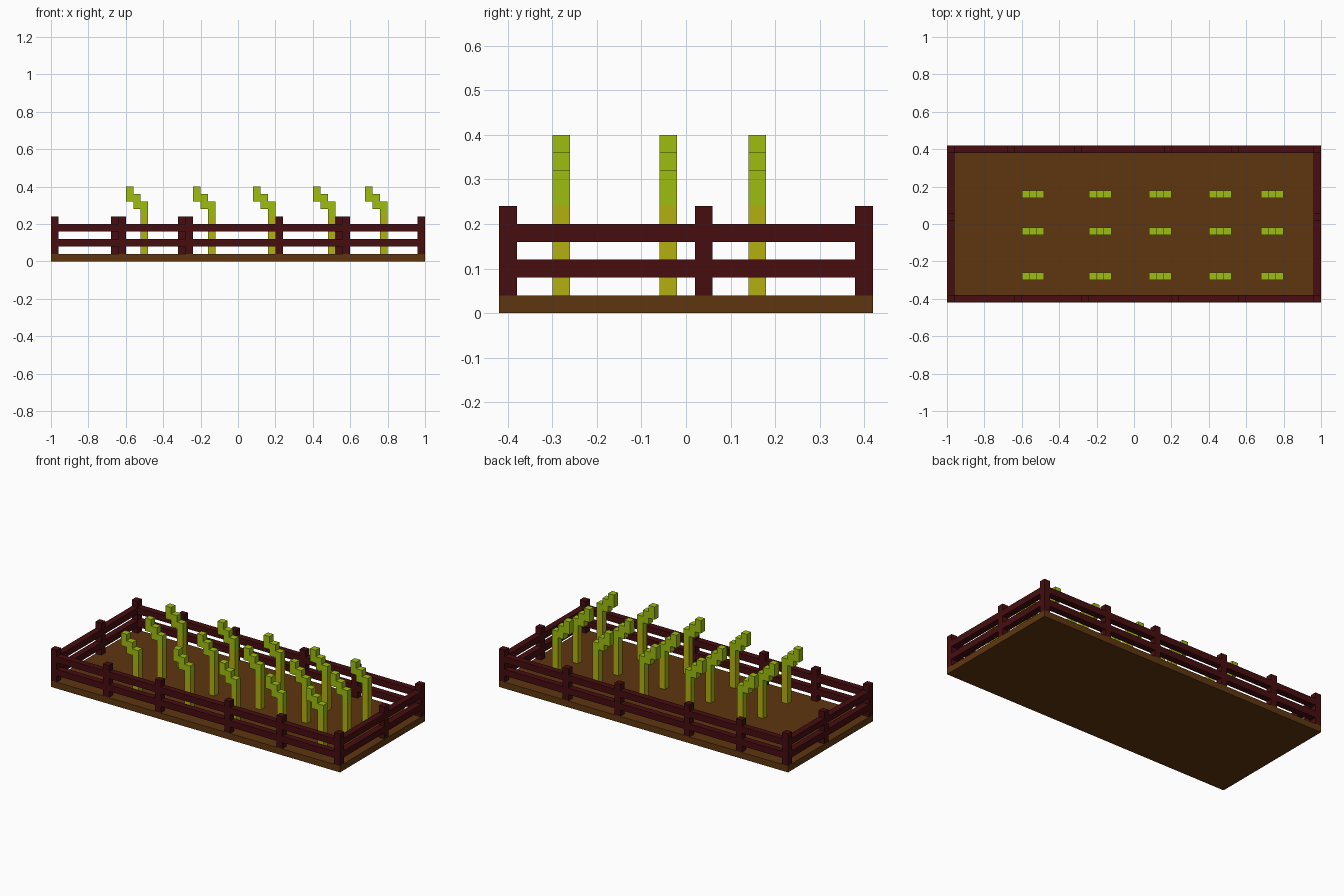
import bpy
import bmesh

if "Cube" in bpy.data.objects:
    bpy.data.objects.remove(bpy.data.objects["Cube"], do_unlink=True)

U = 0.04  # block size shared by every part


def material(name, rgb):
    m = bpy.data.materials.new(name)
    m.use_nodes = True
    col = (*rgb, 1.0)
    m.diffuse_color = col
    m.node_tree.nodes["Principled BSDF"].inputs["Base Color"].default_value = col
    return m


soil = material("soil_brown", (0.114, 0.037, 0.005))
wood = material("dark_red_wood", (0.061, 0.004, 0.005))
stalk = material("stalk_yellow", (0.445, 0.434, 0.005))
leaf = material("leaf_green", (0.342, 0.515, 0.005))


def add_object(name, mesh, mats=()):
    for m in mats:
        mesh.materials.append(m)
    ob = bpy.data.objects.new(name, mesh)
    bpy.context.collection.objects.link(ob)
    return ob


def box(name, lo, hi, mat):
    mesh = bpy.data.meshes.new(name)
    bm = bmesh.new()
    bmesh.ops.create_cube(bm, size=1)
    for v in bm.verts:
        v.co = [(a + b) / 2 + c * (b - a) for a, b, c in zip(lo, hi, v.co)]
    bm.to_mesh(mesh)
    bm.free()
    return add_object(name, mesh, [mat])


def fence(side, axis, cross, posts):
    """Posts along one axis, with two rails fitted between neighbours.
    The first and last posts are the shared corner posts."""
    def piece(name, a, b, z0, z1):
        lo, hi = [0, 0, z0], [0, 0, z1]
        lo[axis], hi[axis] = a, b
        lo[1 - axis], hi[1 - axis] = cross - U / 2, cross + U / 2
        box(name, lo, hi, wood)

    for p in posts[1:-1]:
        piece(side + "_post", p - U / 2, p + U / 2, 0.04, 0.24)
    for a, b in zip(posts, posts[1:]):
        for label, z in (("lower", 0.08), ("upper", 0.16)):
            piece(f"{side}_{label}_rail", a + U / 2, b - U / 2, z, z + U)


# Ground slab
box("soil_bed", (-1, -0.42, 0), (1, 0.42, 0.04), soil)

# Fence around the edge
for x in (-0.98, 0.98):
    for y in (-0.40, 0.40):
        box("corner_post", (x - U / 2, y - U / 2, 0.04), (x + U / 2, y + U / 2, 0.24), wood)
fence("front", 0, -0.40, [-0.98, -0.62, -0.26, 0.22, 0.58, 0.98])
fence("back", 0, 0.40, [-0.98, -0.66, -0.30, 0.18, 0.54, 0.98])
for side, x in (("left", 0.98), ("right", -0.98)):
    fence(side, 1, x, [-0.40, 0.04, 0.40])

# Plant: side outlines in blocks (x, z), extruded one block deep
STEM = [(2, 1), (3, 1), (3, 6), (2, 6)]
TIP = [(2, 6), (3, 6), (3, 8), (2, 8), (2, 9), (1, 9), (1, 10), (0, 10),
       (0, 8), (1, 8), (1, 7), (2, 7)]
# Steps are added so the leaning blocks overlap by half their height
plant_mesh = bpy.data.meshes.new("crop_plant")
bm = bmesh.new()
for index, outline in enumerate((STEM, TIP)):
    face = bm.faces.new([bm.verts.new((x * U, 0, z * U)) for x, z in outline])
    face.material_index = index
    ext = bmesh.ops.extrude_face_region(bm, geom=[face])
    new = [g for g in ext["geom"] if isinstance(g, bmesh.types.BMVert)]
    bmesh.ops.translate(bm, verts=new, vec=(0, U, 0))
    for f in bm.faces:
        if index == 1 and f.calc_center_median().z >= 6 * U - 1e-4:
            f.material_index = 1
bmesh.ops.remove_doubles(bm, verts=bm.verts, dist=1e-5)
# Drop the hidden faces where stem and tip meet
inner = [f for f in bm.faces if all(abs(v.co.z - 6 * U) < 1e-4 for v in f.verts)]
bmesh.ops.delete(bm, geom=inner, context="FACES_ONLY")
bmesh.ops.recalc_face_normals(bm, faces=bm.faces)
bm.to_mesh(plant_mesh)
bm.free()
plant_mesh.materials.append(stalk)
plant_mesh.materials.append(leaf)

# Three rows of five plants
for y in (-0.30, -0.06, 0.14):
    for x in (-0.60, -0.24, 0.08, 0.40, 0.68):
        add_object("crop_plant", plant_mesh).location = (x, y, 0)
